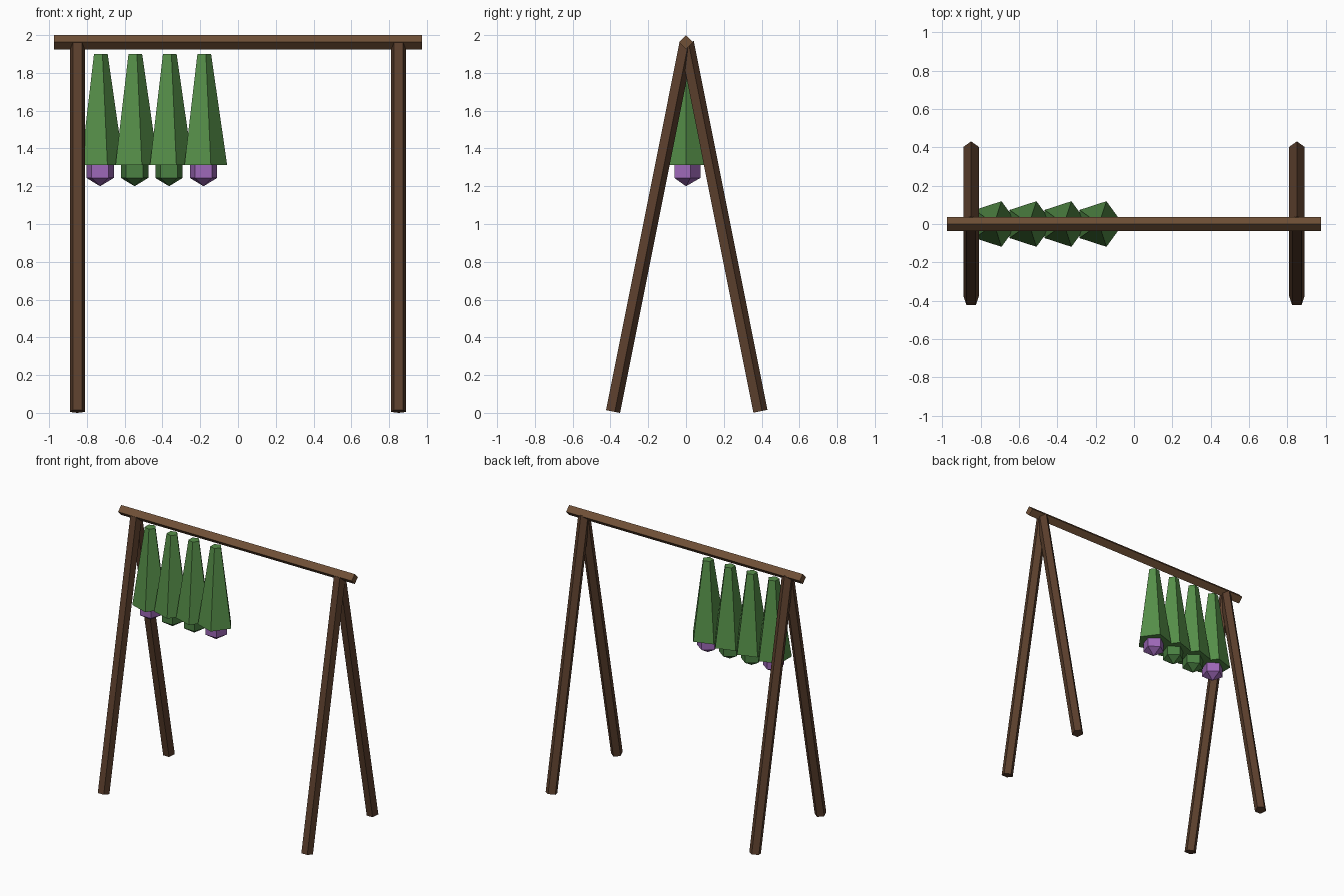
import bpy
import bmesh
from math import sin, cos, pi, radians
from mathutils import Matrix, Vector

if "Cube" in bpy.data.objects:
    bpy.data.objects.remove(bpy.data.objects["Cube"])


def material(name, rgb):
    m = bpy.data.materials.new(name)
    m.diffuse_color = (*rgb, 1)
    m.use_nodes = True
    m.node_tree.nodes["Principled BSDF"].inputs["Base Color"].default_value = m.diffuse_color
    return m


def faceted(name, profile, sides, phase, mat, matrix=Matrix()):
    """Flat-faced turned solid from (radius, z) points, low to high; radius 0 makes a pole."""
    bm = bmesh.new()
    rings = []
    for r, z in profile:
        count = sides if r > 0 else 1
        rings.append([bm.verts.new((r * cos(phase + 2 * pi * i / sides),
                                    r * sin(phase + 2 * pi * i / sides), z))
                      for i in range(count)])
    for a, b in zip(rings, rings[1:]):
        for i in range(sides):
            j = (i + 1) % sides
            quad = [a[i % len(a)], a[j % len(a)], b[j % len(b)], b[i % len(b)]]
            bm.faces.new(list(dict.fromkeys(quad)))
    for ring in (rings[0], rings[-1]):
        if len(ring) > 1:
            bm.faces.new(ring)
    bmesh.ops.recalc_face_normals(bm, faces=bm.faces)
    mesh = bpy.data.meshes.new(name)
    bm.to_mesh(mesh)
    bm.free()
    mesh.materials.append(mat)
    ob = bpy.data.objects.new(name, mesh)
    ob.matrix_world = matrix
    bpy.context.collection.objects.link(ob)
    return ob


leg_wood = material("leg_wood", (0.105, 0.05, 0.026))
beam_wood = material("beam_wood", (0.16, 0.08, 0.037))
leaf = material("leaf_green", (0.09, 0.27, 0.065))
dark_leaf = material("dark_green", (0.07, 0.22, 0.055))
purple = material("purple", (0.34, 0.14, 0.48))

# Square beam lying along x, set on its edge
faceted("top_beam", [(0.0375, -0.975), (0.0375, 0.975)], 4, 0, beam_wood,
        Matrix.Translation((0, 0, 1.9625)) @ Matrix.Rotation(radians(90), 4, 'Y'))

# Two A-frames of five-sided poles
top_z, foot_z, foot_y = 1.96, 0.008, 0.39
for side, x in (("left", -0.85), ("right", 0.85)):
    for end, s in (("front", -1), ("back", 1)):
        foot = Vector((x, s * foot_y, foot_z))
        axis = Vector((x, 0, top_z)) - foot
        tilt = Vector((0, 0, 1)).rotation_difference(axis).to_matrix().to_4x4()
        faceted(f"{side}_{end}_leg", [(0.042, 0), (0.042, axis.length)], 5, pi / 2,
                leg_wood, Matrix.Translation(foot) @ tilt)

# Hanging bundles: tapered leaves with a bulb below
for i, bulb_mat in enumerate((purple, dark_leaf, dark_leaf, purple)):
    place = Matrix.Translation((-0.73 + 0.1825 * i, 0, 0))
    faceted(f"leaf_bundle_{i + 1}", [(0.125, 1.312), (0.04, 1.9)], 5, 0, leaf, place)
    r, c = 0.088, 1.288
    bulb = [(0, c - r), (r * sin(pi / 3), c - r / 2), (r * sin(pi / 3), c + r / 2), (0, c + r)]
    faceted(f"bulb_{i + 1}", bulb, 5, pi / 2, bulb_mat, place)
